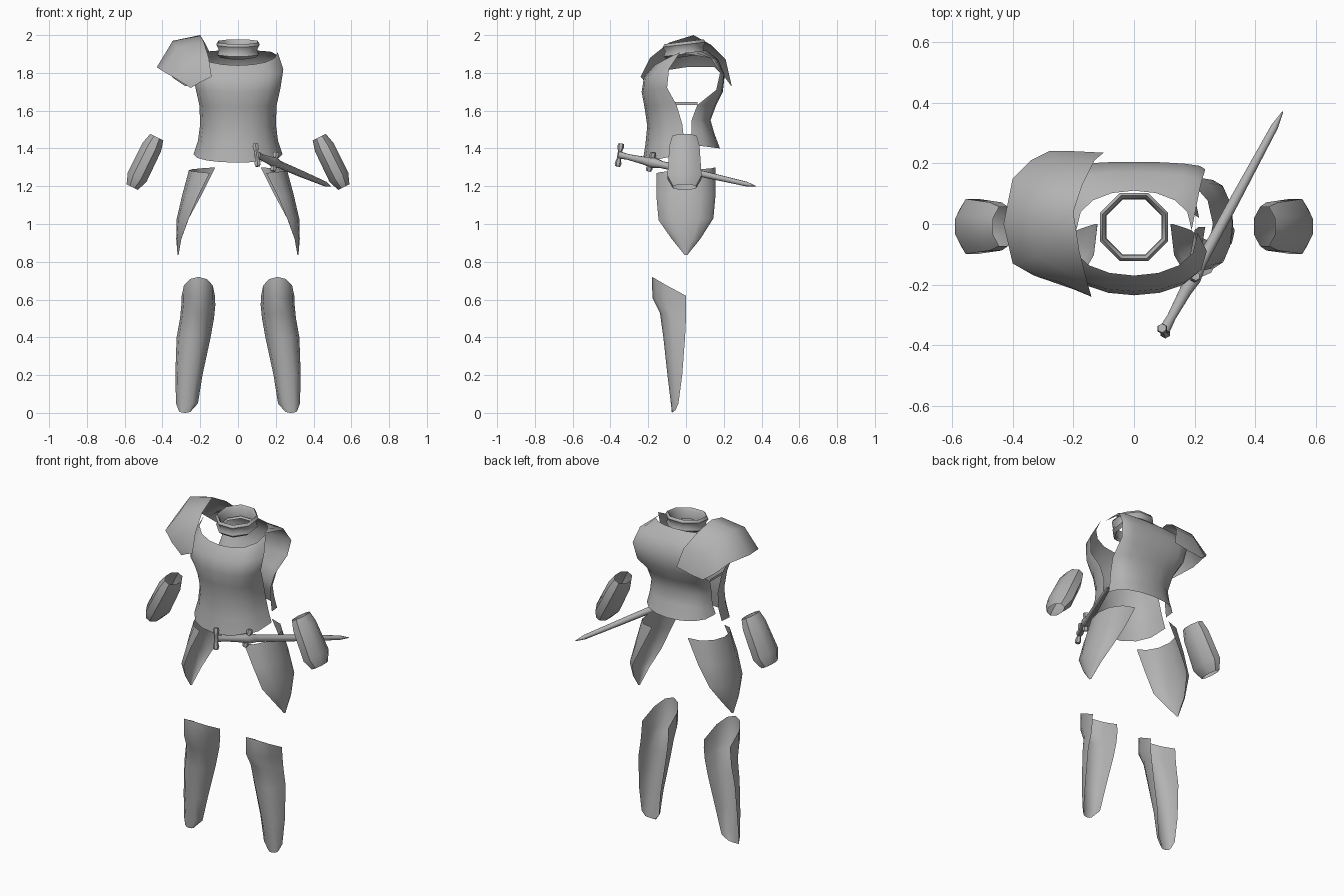
import bpy, bmesh, math
from mathutils import Vector

if "Cube" in bpy.data.objects:
    bpy.data.objects.remove(bpy.data.objects["Cube"])

steel = bpy.data.materials.new("grey_steel")
steel.diffuse_color = (0.45, 0.45, 0.45, 1)
steel.use_nodes = True
steel.node_tree.nodes["Principled BSDF"].inputs["Base Color"].default_value = steel.diffuse_color


def sheet(name, rows, closed=False, caps=False, angle=50):
    """Skin a surface over rows of points, with its faces turned outwards."""
    bm = bmesh.new()
    vs = [[bm.verts.new(p) for p in r] for r in rows]
    n = len(rows[0])
    for a, b in zip(vs, vs[1:]):
        for i in range(n if closed else n - 1):
            j = (i + 1) % n
            bm.faces.new((a[i], a[j], b[j], b[i]))
    if caps:
        bm.faces.new(vs[0][::-1])
        bm.faces.new(vs[-1])
    mid = sum((v.co for v in bm.verts), Vector()) / len(bm.verts)
    bm.normal_update()
    out = sum(f.normal.dot(f.calc_center_median() - mid) * f.calc_area() for f in bm.faces)
    if out < 0:
        bmesh.ops.reverse_faces(bm, faces=bm.faces[:])
    me = bpy.data.meshes.new(name)
    bm.to_mesh(me)
    bm.free()
    me.materials.append(steel)
    ob = bpy.data.objects.new(name, me)
    bpy.context.collection.objects.link(ob)
    bpy.ops.object.select_all(action='DESELECT')
    ob.select_set(True)
    bpy.context.view_layer.objects.active = ob
    bpy.ops.object.shade_smooth_by_angle(angle=math.radians(angle))
    return ob


def tube(name, start, end, stations, sides=8, caps=True):
    """Straight tube; stations are (fraction, radius across, radius along v)."""
    a, b = Vector(start), Vector(end)
    d = (b - a).normalized()
    u = d.cross(Vector((0, 1, 0)) if abs(d.y) < 0.5 else Vector((0, 0, 1))).normalized()
    v = d.cross(u)
    rows = []
    for t, ru, rv in stations:
        c = a.lerp(b, t)
        rows.append([c + u * ru * math.cos(k) + v * rv * math.sin(k)
                     for k in ((i + 0.5) * math.tau / sides for i in range(sides))])
    return sheet(name, rows, True, caps)


def arc(zc, ze, cx, w, yc, ye, n=4):
    """Half-round row from one side edge through the centre to the other."""
    pts = []
    for i in range(-n, n + 1):
        k = i / n * math.pi / 2
        pts.append((cx + w * math.sin(k), ye + (yc - ye) * math.cos(k) ** 0.8 if abs(i) < n else ye,
                    zc + (ze - zc) * (i / n) ** 2))
    return pts


# Breastplate and backplate: centre z, edge z, half width, centre y, edge y
front = [(1.325, 1.37, .235, -.23, -.01), (1.42, 1.44, .212, -.215, -.01),
         (1.52, 1.53, .20, -.205, -.02), (1.62, 1.63, .205, -.22, -.05),
         (1.70, 1.72, .225, -.235, -.10), (1.78, 1.82, .24, -.222, -.09),
         (1.84, 1.91, .21, -.17, -.03)]
back = [(1.40, 1.42, .215, .18, .02), (1.48, 1.48, .20, .15, .03),
        (1.55, 1.55, .195, .13, .03), (1.63, 1.63, .205, .16, .06),
        (1.70, 1.71, .222, .195, .16), (1.79, 1.80, .235, .205, .18),
        (1.87, 1.88, .22, .17, .13), (1.92, 1.905, .19, .11, -.02)]
for name, rows in (("breastplate", front), ("backplate", back)):
    sheet(name, [arc(zc, ze, 0, w, yc, ye) for zc, ze, w, yc, ye in rows])

# Side strap joining the two plates
sheet("side_strap", [[(-.206, y, z) for y in (-.06, 0, .06)] for z in (1.63, 1.645)])

# Eight-sided collar, pinched at mid height and higher at the back
collar = []
for z, r in ((1.885, .10), (1.90, .118), (1.925, .108), (1.95, .122), (1.965, .112), (1.95, .10), (1.90, .098)):
    ring = []
    for i in range(8):
        k = (i + 0.5) * math.tau / 8
        ring.append((r * math.cos(k), -.01 + r * math.sin(k), z + .014 * math.sin(k)))
    collar.append(ring)
sheet("collar", collar, closed=True)

# Single shoulder guard, three bands from the neck outwards
sheet("shoulder_guard", [
    [(-.14, -.24, 1.78), (-.155, -.19, 1.88), (-.18, -.09, 1.96), (-.20, .04, 2.0),
     (-.17, .13, 1.95), (-.13, .21, 1.87), (-.10, .235, 1.76)],
    [(-.20, -.215, 1.75), (-.25, -.19, 1.85), (-.32, -.11, 1.93), (-.345, .03, 1.97),
     (-.31, .13, 1.94), (-.26, .21, 1.86), (-.20, .24, 1.74)],
    [(-.25, -.19, 1.72), (-.33, -.17, 1.77), (-.40, -.13, 1.81), (-.43, 0, 1.83),
     (-.40, .15, 1.83), (-.34, .21, 1.77), (-.28, .24, 1.73)]])

# Thigh plate rows: front z, back z, front x, back x, outer x, half depth
thigh = [(1.27, 1.30, .15, .12, .26, .155), (1.15, 1.16, .21, .19, .295, .157),
         (1.02, 1.03, .265, .26, .325, .145), (.92, .92, .30, .30, .327, .075),
         (.835, .835, .315, .315, .32, .006)]
# Shin guard rows: centre z, edge z, centre x, half width, front y, back y
shin = [(.72, .62, .21, .088, -.18, 0), (.61, .57, .21, .09, -.178, 0),
        (.53, .50, .217, .09, -.138, 0), (.40, .40, .235, .09, -.12, -.005),
        (.20, .20, .26, .072, -.098, -.02), (.05, .05, .27, .058, -.08, -.04),
        (0, .015, .28, .035, -.075, -.055)]

for s, side in ((-1, "left"), (1, "right")):
    # Forearm guards, open at both ends
    tube(side + "_forearm_guard", (s * .43, -.008, 1.46), (s * .56, -.008, 1.195),
         [(0, .042, .07), (.2, .058, .086), (.8, .06, .098), (1, .036, .066)], caps=False)
    # Thigh plates, open on the inner side
    rows = []
    for zf, zb, xf, xb, xo, h in thigh:
        row = []
        for i in range(7):
            t = i / 6
            k = (t - .5) * math.pi
            xe = xf + (xb - xf) * t
            row.append((s * (xe + (xo - xe) * math.cos(k)), h * math.sin(k), zf + (zb - zf) * t))
        rows.append(row)
    sheet(side + "_thigh_plate", rows)
    # Shin guards, open at the back
    sheet(side + "_shin_guard", [arc(zc, ze, s * cx, w, yc, ye, 3) for zc, ze, cx, w, yc, ye in shin])

# Dagger: grip and blade on one axis, with pommel and guard bars across it
tube("dagger_blade", (.10, -.35, 1.365), (.49, .37, 1.20),
     [(0, .02, .02), (.06, .016, .016), (.18, .022, .022), (.24, .03, .03), (.27, .026, .026),
      (.31, .02, .02), (.6, .018, .018), (.93, .013, .013), (1, .002, .002)])
bar = [(0, .015, .015), (.12, .018, .018), (.35, .011, .011), (.65, .011, .011), (.88, .018, .018), (1, .013, .013)]
tube("dagger_pommel", (.092, -.343, 1.425), (.105, -.362, 1.305), bar, 6)
tube("dagger_guard", (.203, -.172, 1.378), (.185, -.198, 1.28), bar, 6)
